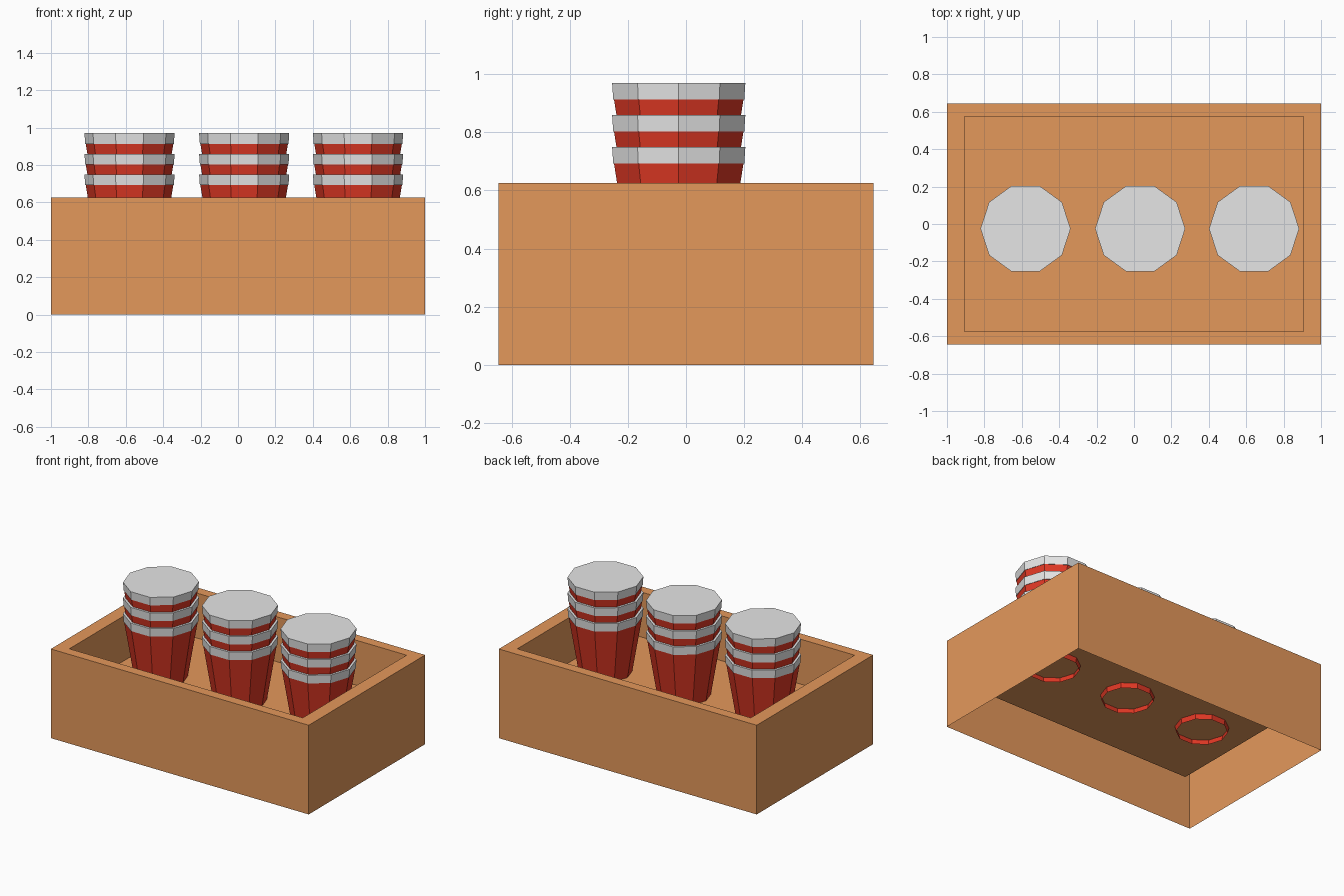
import bpy, bmesh, math

if "Cube" in bpy.data.objects:
    bpy.data.objects.remove(bpy.data.objects["Cube"])


def material(name, rgb):
    m = bpy.data.materials.new(name)
    m.diffuse_color = (*rgb, 1)
    m.use_nodes = True
    m.node_tree.nodes["Principled BSDF"].inputs["Base Color"].default_value = m.diffuse_color
    return m


WOOD = material("wood", (0.775, 0.314, 0.105))
RED = material("red", (0.745, 0.04, 0.018))
WHITE = material("white", (0.79, 0.79, 0.79))


def lofted(name, loops, mats, cap_mat, location=(0, 0, 0)):
    """Join successive closed loops with quads and cap the last loop."""
    bm = bmesh.new()
    rings = [[bm.verts.new(p) for p in loop] for loop in loops]
    n = len(rings[0])
    used = []
    for m in mats + [cap_mat]:
        if m not in used:
            used.append(m)
    for a, b, m in zip(rings, rings[1:], mats):
        for i in range(n):
            j = (i + 1) % n
            f = bm.faces.new((a[i], a[j], b[j], b[i]))
            f.material_index = used.index(m)
    bm.faces.new(rings[-1]).material_index = used.index(cap_mat)
    me = bpy.data.meshes.new(name)
    bm.to_mesh(me)
    bm.free()
    for m in used:
        me.materials.append(m)
    ob = bpy.data.objects.new(name, me)
    ob.location = location
    bpy.context.collection.objects.link(ob)
    return ob


def rect(x, y, z):
    return [(-x, -y, z), (x, -y, z), (x, y, z), (-x, y, z)]


def decagon(r, z):
    return [(r * math.cos(i * math.pi / 5), r * math.sin(i * math.pi / 5), z)
            for i in range(10)]


# Tray: outer walls, rim, inner walls and raised floor, open underneath
lofted("tray", [rect(1, 0.645, 0), rect(1, 0.645, 0.625),
                rect(0.905, 0.575, 0.625), rect(0.905, 0.575, 0.31)],
       [WOOD] * 3, WOOD)

# Three stacks of three nested cups: tapered red body, white lip and lid
for s, x in enumerate((-0.58, 0.033, 0.642)):
    for k in range(3):
        lofted(f"cup_{s + 1}_{k + 1}",
               [decagon(0.165, 0), decagon(0.234, 0.417),
                decagon(0.237, 0.417), decagon(0.241, 0.475)],
               [RED, WHITE, WHITE], WHITE, (x, -0.025, 0.275 + 0.11 * k))
